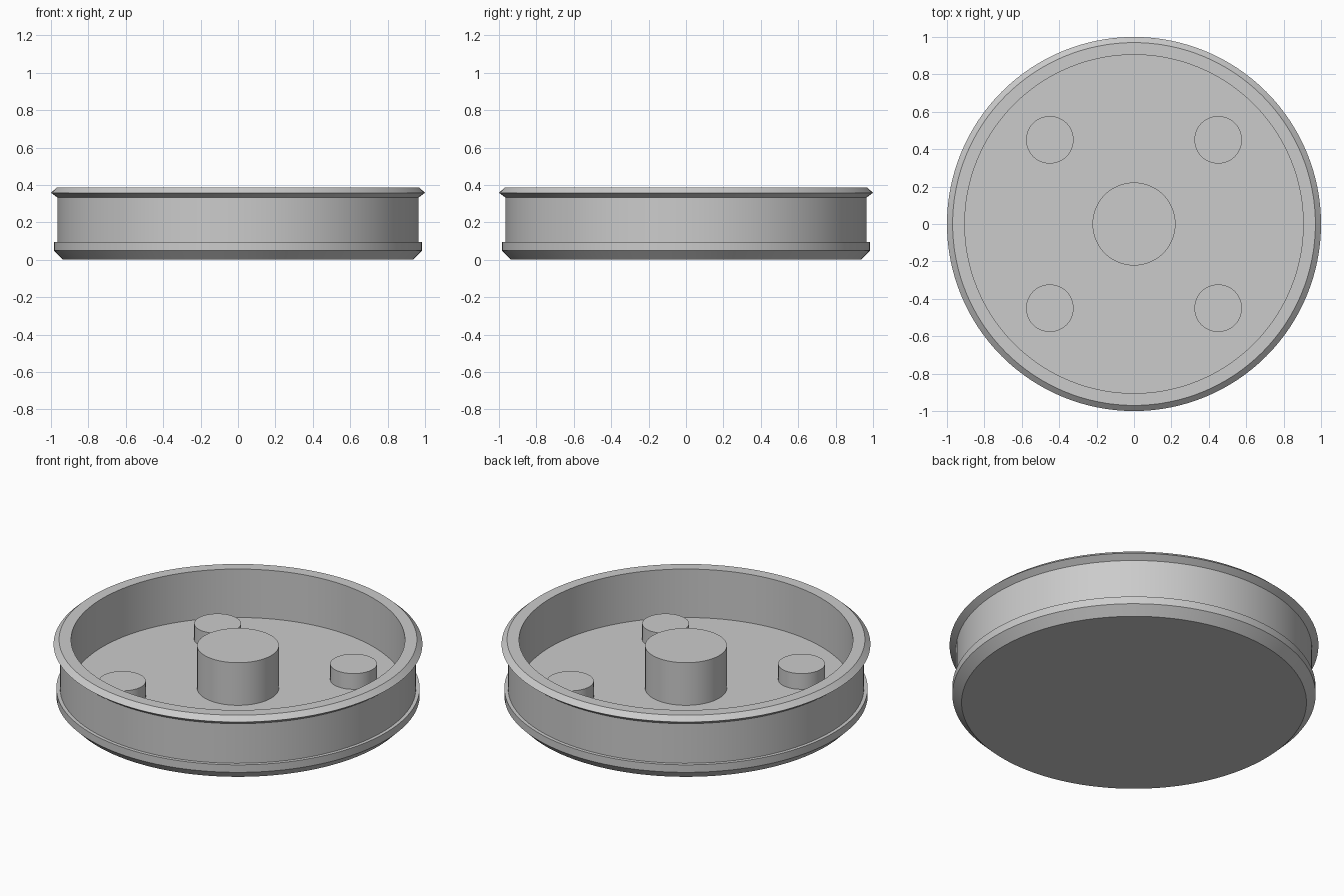
import bpy, bmesh, math

if "Cube" in bpy.data.objects:
    bpy.data.objects.remove(bpy.data.objects["Cube"], do_unlink=True)

FLOOR = 0.095

grey = bpy.data.materials.new("plain grey")
grey.use_nodes = True
grey.diffuse_color = (0.6, 0.6, 0.6, 1)
grey.node_tree.nodes["Principled BSDF"].inputs["Base Color"].default_value = (0.6, 0.6, 0.6, 1)


def lathe(name, profile, steps, location=(0, 0, 0)):
    """Revolve a (radius, height) profile about z; it starts and ends on the axis."""
    bm = bmesh.new()
    verts = [bm.verts.new((r, 0, z)) for r, z in profile]
    edges = [bm.edges.new(pair) for pair in zip(verts, verts[1:])]
    bmesh.ops.spin(bm, geom=verts + edges, cent=(0, 0, 0), axis=(0, 0, 1),
                   angle=2 * math.pi, steps=steps, use_merge=True)
    bmesh.ops.remove_doubles(bm, verts=bm.verts, dist=1e-5)
    bmesh.ops.recalc_face_normals(bm, faces=bm.faces)
    mesh = bpy.data.meshes.new(name)
    bm.to_mesh(mesh)
    bm.free()
    mesh.materials.append(grey)
    obj = bpy.data.objects.new(name, mesh)
    obj.location = location
    bpy.context.collection.objects.link(obj)
    bpy.ops.object.select_all(action='DESELECT')
    obj.select_set(True)
    bpy.context.view_layer.objects.active = obj
    bpy.ops.object.shade_smooth_by_angle(angle=math.radians(25))
    return obj


def post(name, radius, height, x=0, y=0, steps=64):
    return lathe(name, [(0, 0), (radius, 0), (radius, height), (0, height)],
                 steps, (x, y, FLOOR))


# Open dish: chamfered foot, recessed wall, pointed rim, flat floor
lathe("dish", [(0, 0), (0.935, 0), (0.985, 0.05), (0.985, 0.095),
               (0.965, 0.095), (0.965, 0.332), (1, 0.358), (0.97, 0.385),
               (0.905, 0.385), (0.905, FLOOR), (0, FLOOR)], 128)

# Central hub
post("hub", 0.222, 0.255)

# Four short pegs around the hub
for side, x in (("left", 0.45), ("right", -0.45)):
    for end, y in (("front", -0.45), ("back", 0.45)):
        post(f"peg_{end}_{side}", 0.127, 0.094, x, y, 48)
